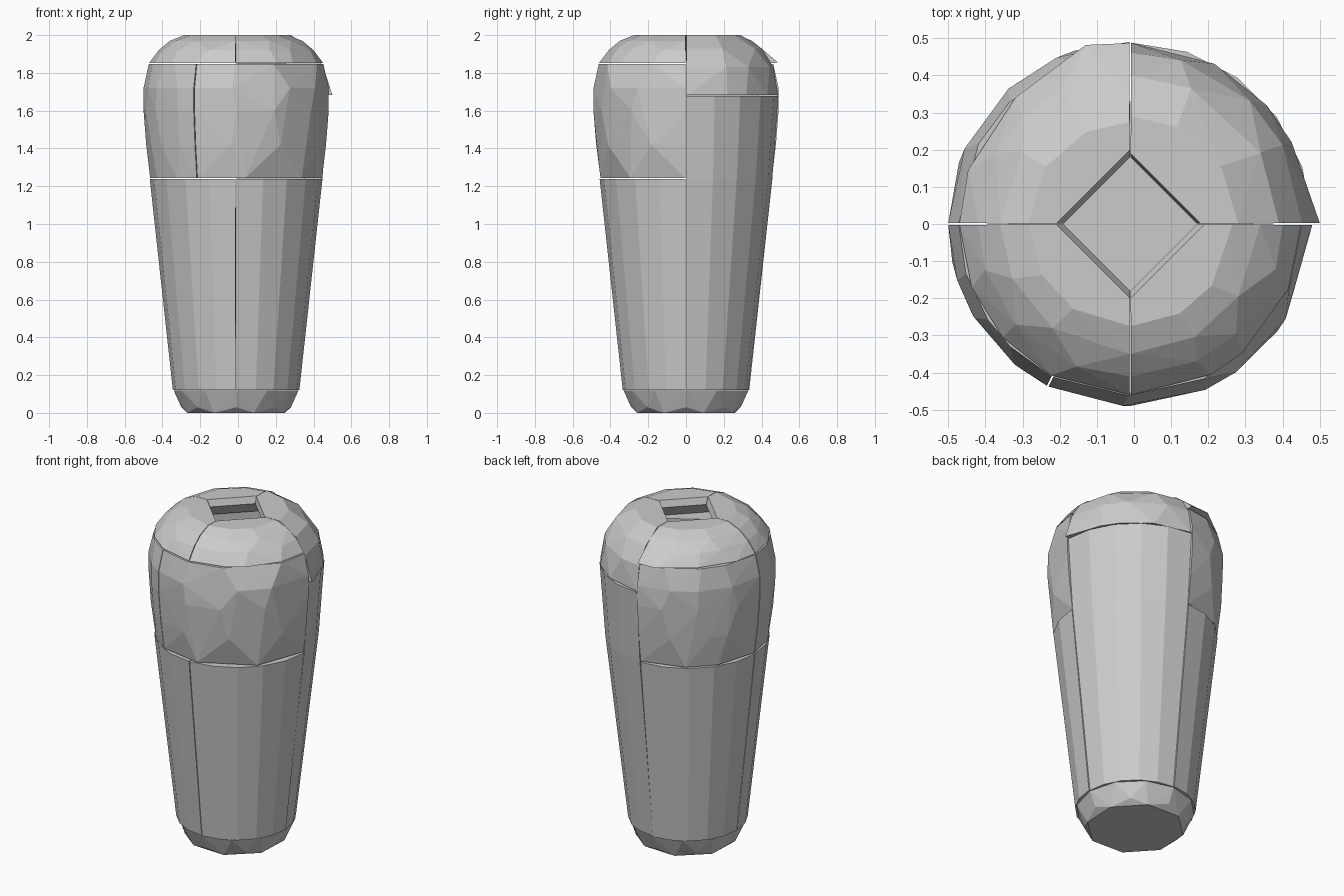
import bpy, bmesh, random
from math import radians, cos, sin

if "Cube" in bpy.data.objects:
    bpy.data.objects.remove(bpy.data.objects["Cube"])

random.seed(4)
CX = -0.01  # axis of the vase


def ring(z, r, a0, a1, n, jitter=0.0):
    """Points along an arc, ends fixed, inner points slightly irregular."""
    pts = []
    for i in range(n + 1):
        t = i / n
        if 0 < i < n:
            t += random.uniform(-jitter, jitter) / n
        a = radians(a0 + (a1 - a0) * t)
        pts.append((CX + r * cos(a), r * sin(a), z))
    return pts


def hull(name, pts):
    """Flat-faced convex block around the points."""
    bm = bmesh.new()
    for p in pts:
        bm.verts.new(p)
    res = bmesh.ops.convex_hull(bm, input=bm.verts)
    junk = set(res["geom_interior"]) | set(res["geom_unused"])
    bmesh.ops.delete(bm, geom=[g for g in junk if isinstance(g, bmesh.types.BMVert)],
                     context='VERTS')
    bmesh.ops.recalc_face_normals(bm, faces=bm.faces)
    me = bpy.data.meshes.new(name)
    bm.to_mesh(me)
    bm.free()
    ob = bpy.data.objects.new(name, me)
    bpy.context.collection.objects.link(ob)
    return ob


def shell(name, a0, a1, outer, inner, jitter=0.25, extra=()):
    """Wall block: outer (z, radius, sides) rings and an inner chord (z, radius)."""
    a0, a1 = a0 + 0.3, a1 - 0.3
    pts = list(extra)
    for z, r, n in outer:
        pts += ring(z, r, a0, a1, n, jitter)
    for z, r in inner:
        pts += ring(z, r, a0, a1, 1)
    return hull(name, pts)


# Base slab with chamfered foot
hull("base", ring(0, 0.275, 20, 380, 8) + ring(0.03, 0.29, 0, 360, 8)
     + ring(0.118, 0.33, 0, 360, 12))

# Lower body walls, one per quadrant; the back right one reaches higher
low = [(0.122, 0.335, 5), (1.237, 0.457, 5)]
low_in = [(0.122, 0.27), (1.237, 0.38)]
for name, a in (("back_left", 90), ("front_left", 180), ("front_right", 270)):
    shell("body_" + name, a, a + 90, low, low_in, 0)
shell("body_back_right", 0, 90,
      [(0.122, 0.33, 5), (1.24, 0.457, 5), (1.677, 0.488, 5)],
      [(0.122, 0.27), (1.677, 0.40)], 0)

# Shoulder blocks
mid = [(1.243, 0.455, 3), (1.42, 0.476, 4), (1.6, 0.49, 4), (1.72, 0.49, 4), (1.847, 0.462, 4)]
mid_in = [(1.243, 0.38), (1.6, 0.41), (1.847, 0.38)]
shell("shoulder_back_left", 90, 180, mid, mid_in)
shell("shoulder_front_left", 180, 243, mid, mid_in)
shell("shoulder_front_right", 243, 360, mid, mid_in)

# Top blocks, closing in to the diamond opening
top = [(1.853, 0.46, 4), (1.92, 0.41, 4), (1.97, 0.35, 3), (2.0, 0.275, 3)]
top_in = [(1.853, 0.36), (1.96, 0.18), (2.0, 0.2)]
shell("top_front_left", 180, 270, top, top_in)
shell("top_front_right", 270, 360, top, top_in)
shell("top_back_left", 90, 180, top, top_in, extra=[(-0.13, 0.482, 1.855), (-0.012, 0.487, 1.855)])
shell("top_back_right", 0, 90,
      [(1.683, 0.487, 4), (1.83, 0.462, 4), (1.93, 0.40, 3), (2.0, 0.29, 3)],
      [(1.683, 0.39), (1.96, 0.18), (2.0, 0.19)], extra=[(0.5, 0.003, 1.683)])
